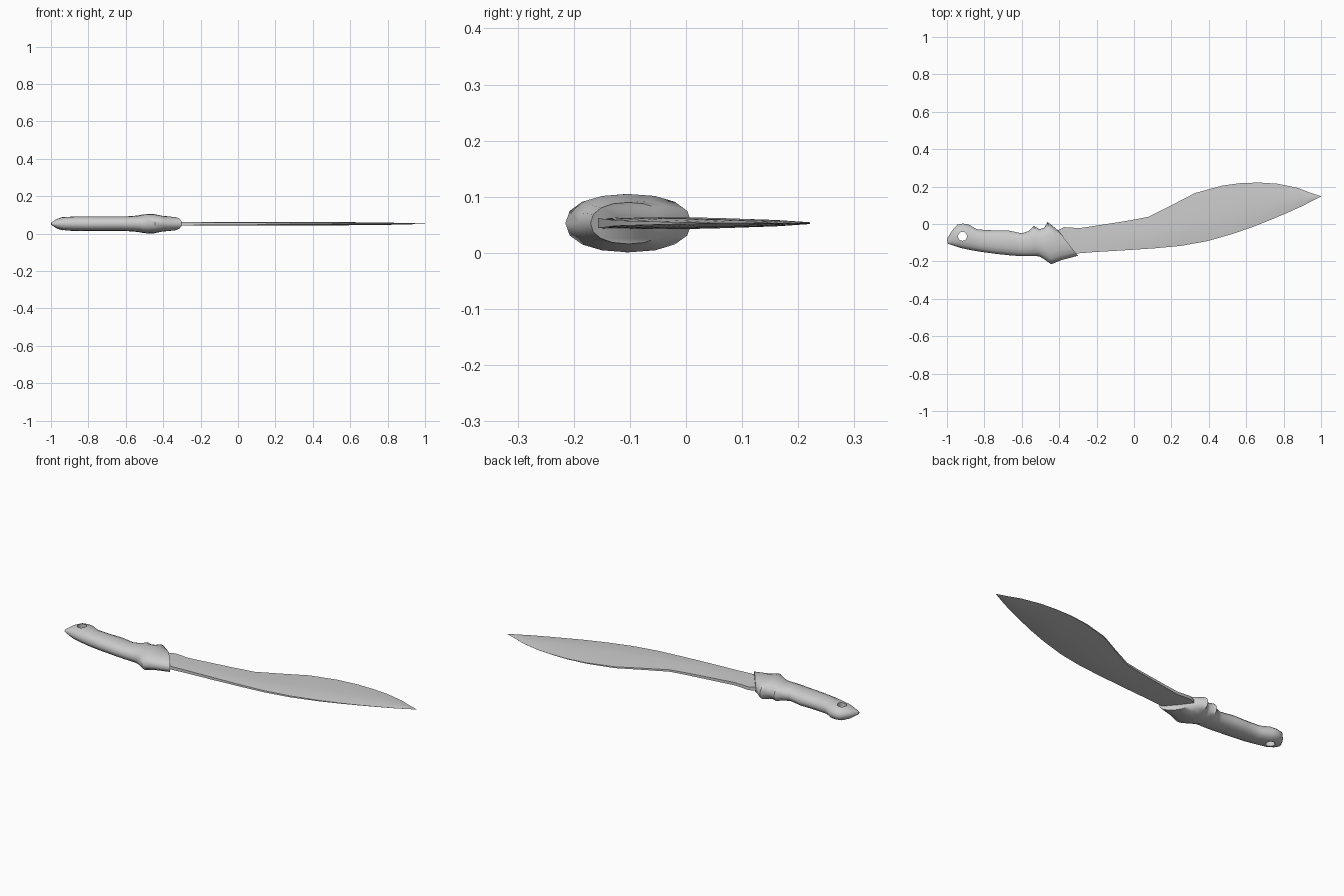
import bpy, bmesh, math

if "Cube" in bpy.data.objects:
    bpy.data.objects.remove(bpy.data.objects["Cube"])

ZC = 0.053  # mid plane height


def loft(name, sections, shape, angle):
    """Each section: upper x,y, lower x,y, half thickness. shape(t) gives (across, z) points."""
    bm = bmesh.new()
    rings = []
    n = len(sections) - 1
    for i, (ux, uy, lx, ly, h) in enumerate(sections):
        ring = []
        for s, z in shape(i / n):
            ring.append(bm.verts.new((lx + (ux - lx) * s, ly + (uy - ly) * s, ZC + h * z)))
        rings.append(ring)
    for a, b in zip(rings, rings[1:]):
        for k in range(len(a)):
            j = (k + 1) % len(a)
            bm.faces.new((a[k], a[j], b[j], b[k]))
    bm.faces.new(rings[0])
    bm.faces.new(rings[-1])
    bmesh.ops.recalc_face_normals(bm, faces=bm.faces)
    me = bpy.data.meshes.new(name)
    bm.to_mesh(me)
    bm.free()
    ob = bpy.data.objects.new(name, me)
    bpy.context.collection.objects.link(ob)
    smooth(ob, angle)
    return ob


def smooth(ob, angle):
    bpy.ops.object.select_all(action='DESELECT')
    ob.select_set(True)
    bpy.context.view_layer.objects.active = ob
    bpy.ops.object.shade_smooth_by_angle(angle=math.radians(angle))


def oval(t):
    # rounded section, slightly fuller than an ellipse
    pts = []
    for k in range(16):
        a = 2 * math.pi * k / 16
        c, s = math.cos(a), math.sin(a)
        pts.append((0.5 + 0.5 * math.copysign(abs(c) ** 0.9, c),
                    math.copysign(abs(s) ** 0.9, s)))
    return pts


def blade_section(t):
    # square near the hilt, lens shaped toward the point
    e = 0.9 * max(0.0, 1 - 1.3 * t) + 0.06
    half = [(0, e), (0.2, 0.5 + 0.5 * max(e, 0.75)), (0.45, 1), (0.75, 0.4 + 0.6 * max(e, 0.5)), (1, e)]
    return half + [(s, -z) for s, z in reversed(half)]


# Blade
loft("blade", [
    (-.41, -.035, -.34, -.155, .010),
    (-.375, -.017, -.30, -.157, .010),
    (-.29, -.022, -.21, -.150, .010),
    (-.145, .000, -.075, -.142, .010),
    (-.03, .018, .02, -.136, .010),
    (.075, .038, .11, -.130, .010),
    (.20, .100, .25, -.117, .010),
    (.325, .165, .39, -.092, .010),
    (.47, .205, .53, -.052, .009),
    (.58, .220, .64, -.014, .008),
    (.68, .221, .74, .026, .007),
    (.77, .215, .82, .060, .006),
    (.875, .193, .90, .096, .004),
    (.94, .168, .95, .122, .0025),
    (.999, .149, .999, .147, .001),
], blade_section, 40)

# Handle with pommel and guard
handle = loft("handle", [
    (-1.0, -.080, -.997, -.105, .006),
    (-.975, -.038, -.965, -.115, .025),
    (-.945, -.004, -.93, -.127, .036),
    (-.915, .002, -.90, -.134, .038),
    (-.885, -.002, -.87, -.140, .039),
    (-.84, -.029, -.81, -.150, .039),
    (-.755, -.034, -.735, -.160, .039),
    (-.675, -.034, -.66, -.168, .039),
    (-.60, -.050, -.60, -.172, .039),
    (-.56, -.036, -.555, -.172, .042),
    (-.535, -.011, -.525, -.172, .045),
    (-.505, -.028, -.505, -.173, .050),
    (-.48, -.020, -.475, -.192, .052),
    (-.462, .010, -.443, -.215, .052),
    (-.435, -.010, -.385, -.192, .043),
    (-.405, -.035, -.30, -.170, .037),
], oval, 45)

# Lanyard hole
bpy.ops.mesh.primitive_cylinder_add(vertices=16, radius=.024, depth=.4, location=(-.917, -.066, ZC))
cutter = bpy.context.object
cutter.name = "lanyard_hole_cutter"
cutter.hide_render = True
mod = handle.modifiers.new("lanyard_hole", 'BOOLEAN')
mod.object = cutter
mod.operation = 'DIFFERENCE'
mod.solver = 'EXACT'
bpy.context.view_layer.objects.active = handle
bpy.ops.object.modifier_apply(modifier=mod.name)
bpy.data.objects.remove(cutter)
smooth(handle, 45)
